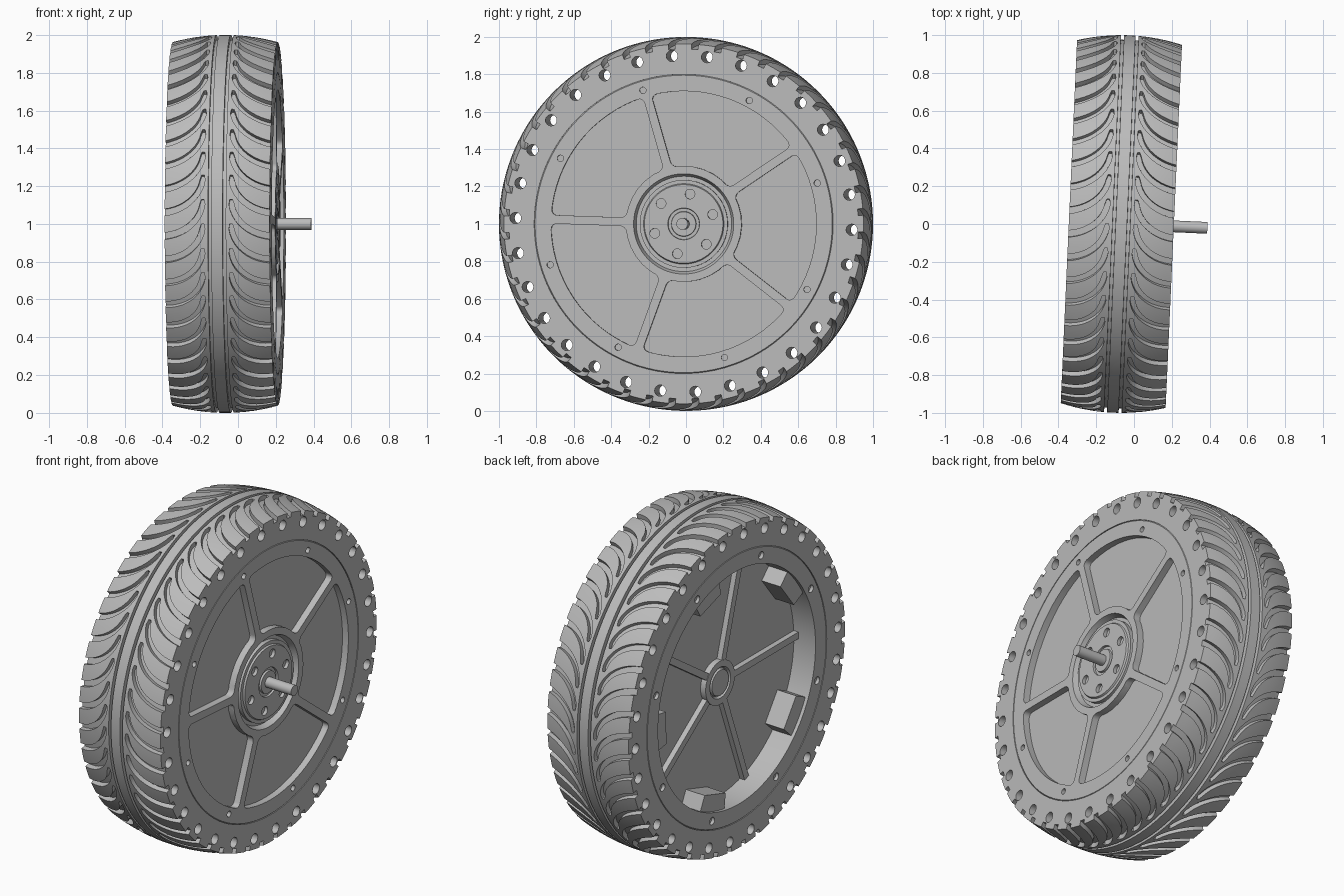
import bpy, bmesh
from math import sin, cos, asin, pi, radians, tau

cube = bpy.data.objects.get("Cube")
if cube:
    bpy.data.objects.remove(cube, do_unlink=True)

H = 0.278          # half width of the wheel
FLOOR = -0.13      # floor of the open back cavity
SPOKES = [radians(34 + 72 * k) for k in range(5)]

grey = bpy.data.materials.new("grey")
grey.use_nodes = True
grey.diffuse_color = (0.5, 0.5, 0.5, 1)
grey.node_tree.nodes["Principled BSDF"].inputs["Base Color"].default_value = (0.5, 0.5, 0.5, 1)


def polar(r, a):
    return r * cos(a), r * sin(a)


def crown(x):
    return 1 - 0.038 * min(abs(x) / H, 1) ** 2


def make(name, bm):
    """Turn a bmesh (axle along x, centred) into a placed object."""
    bmesh.ops.recalc_face_normals(bm, faces=bm.faces)
    me = bpy.data.meshes.new(name)
    bm.to_mesh(me)
    bm.free()
    ob = bpy.data.objects.new(name, me)
    bpy.context.collection.objects.link(ob)
    me.materials.append(grey)
    ob.location = (-0.067, 0, 1)
    ob.rotation_euler.z = -0.045
    return ob


def smooth(ob):
    ob.data.shade_smooth()
    ob.data.set_sharp_from_angle(angle=radians(28))


def revolve(name, profile, steps, closed=False):
    bm = bmesh.new()
    vs = [bm.verts.new((x, r, 0)) for x, r in profile]
    es = [bm.edges.new(p) for p in zip(vs, vs[1:])]
    if closed:
        es.append(bm.edges.new((vs[-1], vs[0])))
    bmesh.ops.spin(bm, geom=vs + es, cent=(0, 0, 0), axis=(1, 0, 0),
                   angle=tau, steps=steps, use_duplicate=False)
    bmesh.ops.remove_doubles(bm, verts=bm.verts, dist=1e-5)
    return make(name, bm)


def loft(bm, rings):
    """Closed solid through rings of equal size; returns the lengthwise edges."""
    rows = [[bm.verts.new(p) for p in ring] for ring in rings]
    n = len(rows[0])
    for a, b in zip(rows, rows[1:]):
        for i in range(n):
            j = (i + 1) % n
            bm.faces.new((a[i], a[j], b[j], b[i]))
    bm.faces.new(rows[0][::-1])
    bm.faces.new(rows[-1])
    return [bm.edges.get((rows[0][i], rows[1][i])) for i in range(n)]


def prism(bm, outline, x0, x1):
    return loft(bm, [[(x, y, z) for y, z in outline] for x in (x0, x1)])


def peg(bm, r, a, radius, x0, x1, sides=20):
    cy, cz = polar(r, a)
    ring = [polar(radius, tau * i / sides) for i in range(sides)]
    prism(bm, [(cy + y, cz + z) for y, z in ring], x0, x1)


def cut(ob, bm):
    """Subtract a cutter, keep the result and drop the cutter."""
    cutter = make("cutter", bm)
    cutter.hide_render = True
    mod = ob.modifiers.new("cut", "BOOLEAN")
    mod.operation, mod.solver, mod.object = "DIFFERENCE", "MANIFOLD", cutter
    bpy.context.view_layer.update()
    me = bpy.data.meshes.new_from_object(ob.evaluated_get(bpy.context.evaluated_depsgraph_get()))
    ob.modifiers.clear()
    ob.data = me
    bpy.data.objects.remove(cutter, do_unlink=True)


# Tyre: crowned band with two grooves beside the centre rib
half = [(0.03, crown(0.03)), (0.031, 0.975), (0.046, 0.975), (0.047, crown(0.047))]
half += [(x, crown(x)) for x in (0.1, 0.15, 0.2, 0.24, H)] + [(H, 0.8)]
tyre = revolve("tyre", [(-x, r) for x, r in reversed(half)] + half, 180, closed=True)


# Swept tread grooves on both shoulders
def groove(bm, start, side):
    rings = []
    n = 12
    a, b = 0.235, 0.2
    for i in range(n + 1):
        t = i / n * pi / 2
        x, ang = 0.075 + a * (1 - cos(t)), start + b * sin(t)
        dx, da = a * sin(t), b * cos(t)
        length = (dx * dx + da * da) ** 0.5
        w = 0.007 if i == 0 else 0.013 + 0.006 * i / n
        ring = []
        for s, top in ((-1, 0), (1, 0), (1, 1), (-1, 1)):
            px, pa = x - s * w * da / length, ang + s * w * dx / length
            r = 1.03 if top else crown(px) - 0.028
            ring.append((side * px, *polar(r, pa)))
        rings.append(ring)
    loft(bm, rings)


bm = bmesh.new()
for k in range(48):
    for side in (-1, 1):
        groove(bm, tau * k / 48, side)
cut(tyre, bm)

# Ring of holes right through the tyre
bm = bmesh.new()
for k in range(30):
    peg(bm, 0.9, radians(12 * k - 2), 0.03, -0.4, 0.4, 24)
cut(tyre, bm)
smooth(tyre)

# Rim: disc with stepped hub on one face and an open cavity on the other
F = H
rim = revolve("rim", [
    (F, 0), (F, 0.065), (F - 0.012, 0.067), (F - 0.012, 0.083), (F, 0.085),
    (F, 0.21), (F - 0.01, 0.215), (F - 0.01, 0.235), (F - 0.035, 0.235),
    (F - 0.035, 0.255), (F, 0.268), (F, 0.795), (F - 0.006, 0.8),
    (0.006 - F, 0.8), (-F, 0.795), (-F, 0.7), (FLOOR, 0.7), (FLOOR, 0)], 128)

# Five rounded pockets between the spokes
bm = bmesh.new()
for s in SPOKES:
    outline = []
    for r, n, flip in ((0.71, 16, False), (0.31, 6, True)):
        off = asin(0.023 / r)
        lo, hi = s + off, s + radians(72) - off
        arc = [polar(r, lo + (hi - lo) * i / n) for i in range(n + 1)]
        outline += arc[::-1] if flip else arc
    edges = prism(bm, outline, F - 0.04, F + 0.05)
    corners = [edges[i] for i in (0, 16, 17, len(edges) - 1)]
    bmesh.ops.bevel(bm, geom=corners, offset=0.03, segments=4, profile=0.5, affect="EDGES")
cut(rim, bm)

# Screw holes around the rim and hub
bm = bmesh.new()
for k in range(8):
    a = radians(17 + 45 * k)
    peg(bm, 0.747, a, 0.017, F - 0.03, F + 0.05)
    peg(bm, 0.747, a, 0.022, -F - 0.05, -F + 0.02)
for k in range(6):
    peg(bm, 0.163, radians(18 + 60 * k), 0.026, F - 0.02, F + 0.05)
cut(rim, bm)
smooth(rim)

# Axle
smooth(revolve("axle", [(F - 0.05, 0), (F - 0.05, 0.031), (0.456, 0.031), (0.456, 0)], 32))

# Back hub cap and ribs inside the cavity
B = FLOOR - 0.035
smooth(revolve("back_hub", [(FLOOR + 0.01, 0), (FLOOR + 0.01, 0.13), (B, 0.13), (B, 0.092),
                            (B + 0.015, 0.085), (B + 0.015, 0.08), (B, 0.075), (B, 0)], 48))
bm = bmesh.new()
for s in SPOKES:
    across = polar(0.02, s + pi / 2)
    corners = [(r, d) for r, d in ((0.1, -1), (0.71, -1), (0.71, 1), (0.1, 1))]
    prism(bm, [(polar(r, s)[0] + d * across[0], polar(r, s)[1] + d * across[1])
               for r, d in corners], FLOOR + 0.01, B + 0.003)
make("back_ribs", bm)

# Mounting blocks on the cavity wall, midway between ribs
bm = bmesh.new()
for s in SPOKES:
    m = s + radians(36)
    prism(bm, [polar(r, m + d) for r, d in ((0.72, -0.16), (0.72, 0.16), (0.61, 0.16), (0.61, -0.16))],
          FLOOR + 0.01, -F + 0.02)
make("mounting_blocks", bm)
